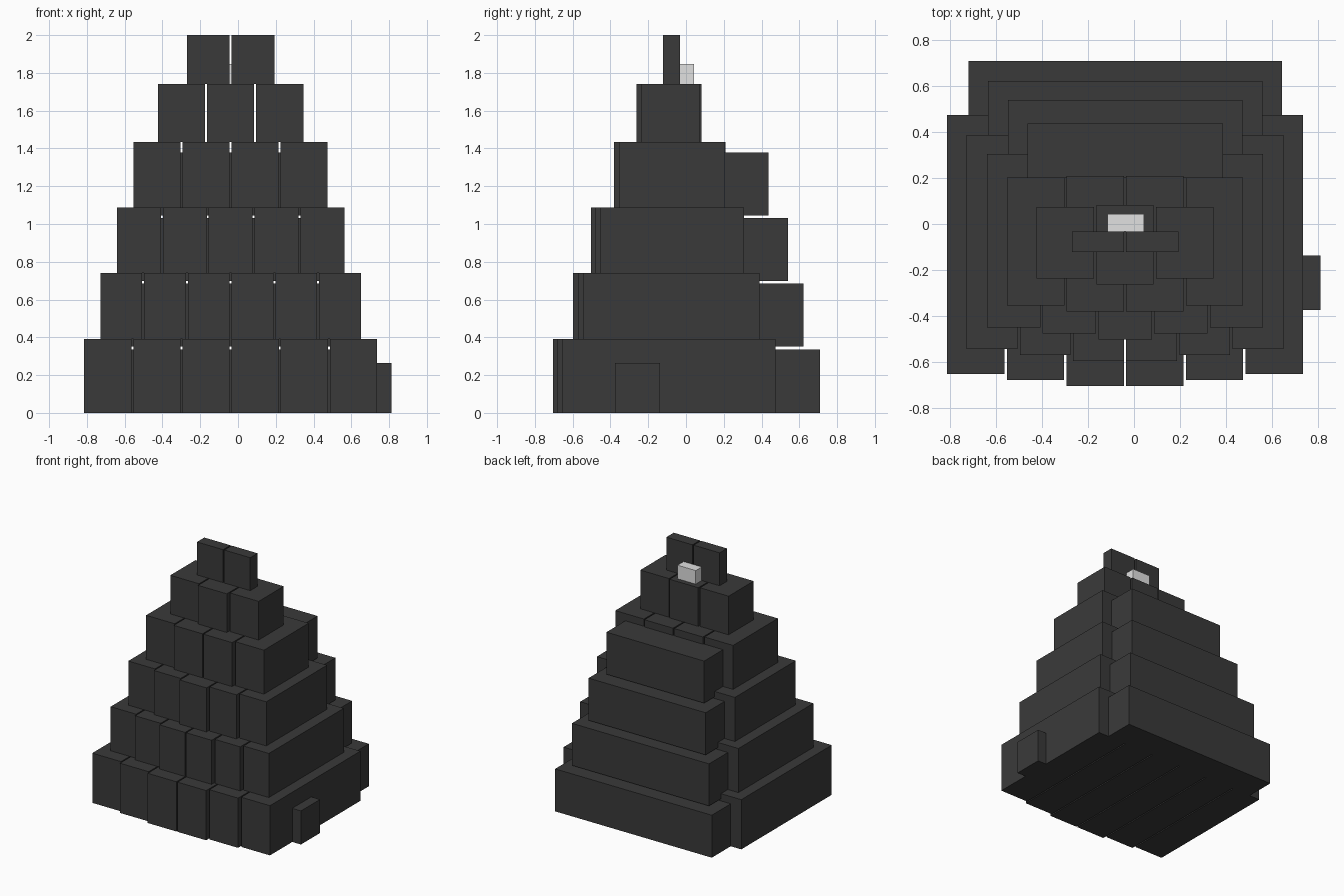
import bpy
import bmesh

if "Cube" in bpy.data.objects:
    bpy.data.objects.remove(bpy.data.objects["Cube"])


def make_material(name, value):
    mat = bpy.data.materials.new(name)
    mat.use_nodes = True
    colour = (value, value, value, 1)
    mat.diffuse_color = colour
    mat.node_tree.nodes["Principled BSDF"].inputs["Base Color"].default_value = colour
    return mat


charcoal = make_material("charcoal", 0.042)
pale_grey = make_material("pale_grey", 0.75)


def block(name, xs, ys, zs, mat=charcoal):
    """Box spanning the given (low, high) ranges on each axis."""
    bm = bmesh.new()
    bmesh.ops.create_cube(bm, size=1)
    for v in bm.verts:
        for axis, (low, high) in enumerate((xs, ys, zs)):
            v.co[axis] = low if v.co[axis] < 0 else high
    mesh = bpy.data.meshes.new(name)
    bm.to_mesh(mesh)
    bm.free()
    mesh.materials.append(mat)
    obj = bpy.data.objects.new(name, mesh)
    bpy.context.collection.objects.link(obj)
    return obj


CENTRE = -0.039   # x of the symmetry plane of the tiers
GAP = 0.01        # slit between neighbouring columns
STEP = 0.026      # how far each column stands proud of its outer neighbour

# Tiers: column count, half width, outer front y, back y, bottom z, top z
tiers = [
    (6, 0.775, -0.653, 0.474, 0.0, 0.392),
    (6, 0.69, -0.545, 0.388, 0.392, 0.74),
    (5, 0.602, -0.452, 0.306, 0.74, 1.088),
    (4, 0.514, -0.355, 0.203, 1.088, 1.435),
    (3, 0.385, -0.237, 0.075, 1.435, 1.74),
]
for t, (count, half, front, back, low, high) in enumerate(tiers, 1):
    width = (2 * half - GAP * (count - 1)) / count
    for i in range(count):
        x = CENTRE - half + i * (width + GAP)
        rank = min(i, count - 1 - i)
        # inner columns of the upper tiers also reach a little further back
        rear = back + (0.007 * rank if t > 3 else 0)
        block(f"tier_{t}_column_{i + 1}", (x, x + width),
              (front - STEP * rank, rear), (low, high))

# Long slabs stepping up the back: half width, front y, back y, bottom z, top z
slabs = [
    (0.683, 0.47, 0.71, 0.0, 0.335),
    (0.598, 0.385, 0.623, 0.352, 0.684),
    (0.511, 0.302, 0.54, 0.699, 1.032),
    (0.426, 0.2, 0.438, 1.046, 1.378),
]
for n, (half, front, back, low, high) in enumerate(slabs, 1):
    block(f"back_slab_{n}", (CENTRE - half, CENTRE + half), (front, back), (low, high))

# Twin upright plates on the summit
for side, name in ((-1, "right"), (1, "left")):
    xs = sorted((CENTRE + side * 0.005, CENTRE + side * 0.232))
    block(f"summit_plate_{name}", xs, (-0.123, -0.032), (1.74, 2.0))

# Small pale block behind the plates, and the step at the side of the base
block("summit_block", (-0.115, 0.044), (-0.032, 0.043), (1.74, 1.847), pale_grey)
block("side_step", (0.736, 0.812), (-0.375, -0.138), (0.0, 0.265))
